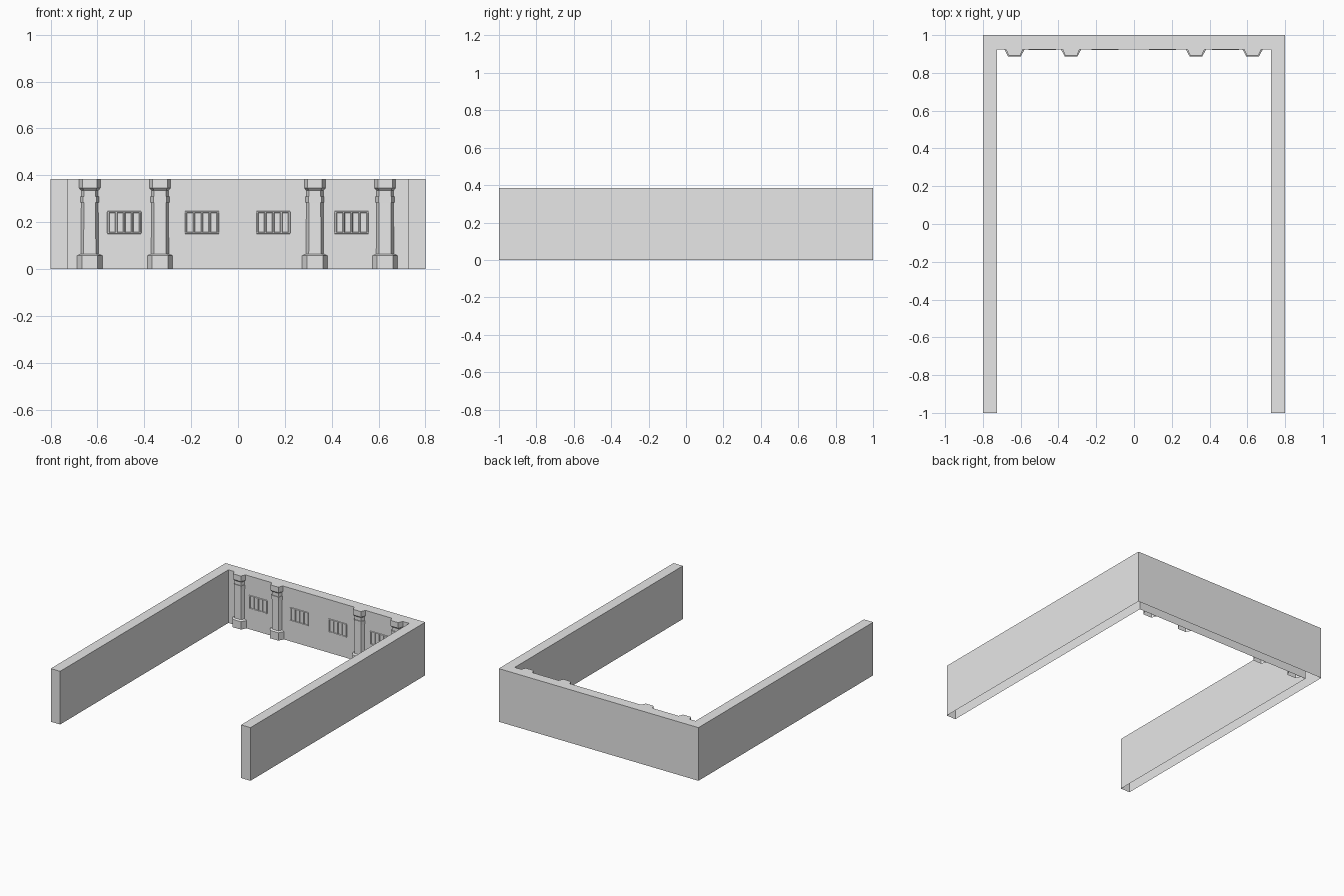
import bpy, bmesh

if "Cube" in bpy.data.objects:
    bpy.data.objects.remove(bpy.data.objects["Cube"])

H, T, INNER = 0.385, 0.075, 0.925   # wall height, thickness, inner back plane (y)

stone = bpy.data.materials.new("grey stone")
stone.diffuse_color = (0.8, 0.8, 0.8, 1)
stone.use_nodes = True
stone.node_tree.nodes["Principled BSDF"].inputs["Base Color"].default_value = stone.diffuse_color


def finish(name, bm):
    bmesh.ops.recalc_face_normals(bm, faces=bm.faces)
    mesh = bpy.data.meshes.new(name)
    bm.to_mesh(mesh)
    bm.free()
    mesh.materials.append(stone)
    ob = bpy.data.objects.new(name, mesh)
    bpy.context.collection.objects.link(ob)
    return ob


def loft(name, rings, cap_top=True, closed=True):
    """Skin a stack of matching point rings; the bottom stays open."""
    bm = bmesh.new()
    rows = [[bm.verts.new(p) for p in ring] for ring in rings]
    n = len(rows[0])
    for a, b in zip(rows, rows[1:]):
        for i in range(n if closed else n - 1):
            j = (i + 1) % n
            bm.faces.new((a[i], a[j], b[j], b[i]))
    if cap_top:
        bm.faces.new(rows[-1])
    return finish(name, bm)


# U-shaped wall, hollow underneath
X, xi = 0.8, 0.8 - T
plan = [(-X, -1), (-xi, -1), (-xi, INNER), (xi, INNER),
        (xi, -1), (X, -1), (X, 1), (-X, 1)]
loft("wall", [[(x, y, z) for x, y in plan] for z in (0, H)])

# Half columns: (z, half width at wall, half width at front, depth)
SECTIONS = [(0.0, 0.054, 0.034, 0.037), (0.057, 0.054, 0.034, 0.037),
            (0.064, 0.038, 0.026, 0.025), (0.283, 0.036, 0.025, 0.023),
            (0.283, 0.040, 0.028, 0.028), (0.310, 0.040, 0.028, 0.028),
            (0.310, 0.036, 0.025, 0.023), (0.335, 0.036, 0.025, 0.023),
            (0.345, 0.045, 0.031, 0.033), (H, 0.045, 0.031, 0.033)]


def column(cx):
    rings = [[(cx - w, INNER, z), (cx - f, INNER - d, z),
              (cx + f, INNER - d, z), (cx + w, INNER, z)]
             for z, w, f, d in SECTIONS]
    loft("column", rings, closed=False)


for cx in (-0.633, -0.333, 0.328, 0.628):
    column(cx)


# Barred windows: two rails and five bevelled upright bars
def half_bar(bm, p0, p1, side, r, d):
    """Half-hexagon bar lying on the wall from p0 to p1."""
    ends = []
    for x, z in (p0, p1):
        ends.append([bm.verts.new((x + side[0] * s, INNER - dep, z + side[1] * s))
                     for s, dep in ((-r, 0), (-r / 2, d), (r / 2, d), (r, 0))])
    a, b = ends
    for i in range(3):
        bm.faces.new((a[i], a[i + 1], b[i + 1], b[i]))
    bm.faces.new(a)
    bm.faces.new(b)


def window(cx, z0=0.153, z1=0.243, half=0.068):
    bm = bmesh.new()
    for z in (z0, z1):
        half_bar(bm, (cx - half - 0.004, z), (cx + half + 0.004, z), (0, 1), 0.004, 0.005)
    for i in range(5):
        x = cx - half + i * half / 2
        half_bar(bm, (x, z0), (x, z1), (1, 0), 0.005, 0.005)
    finish("window_bars", bm)


for cx in (-0.486, -0.154, 0.151, 0.485):
    window(cx)
